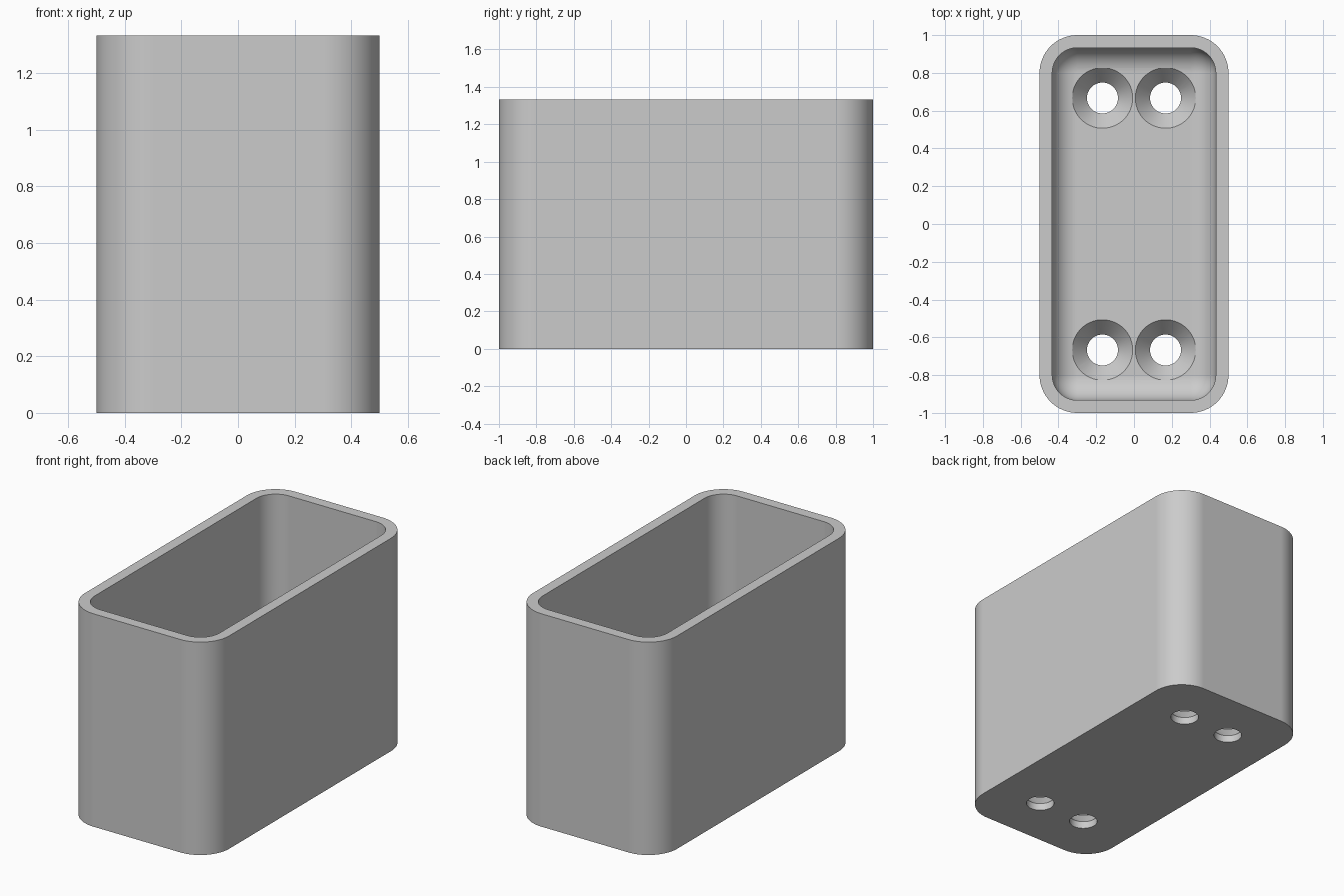
import bpy
import bmesh
from math import cos, sin, pi, radians

cube = bpy.data.objects.get("Cube")
if cube:
    bpy.data.objects.remove(cube, do_unlink=True)

WIDTH, LENGTH, HEIGHT = 1.0, 2.0, 1.333
WALL, FLOOR = 0.067, 0.133
CORNER = 0.2
FILLET = CORNER - WALL
SEGMENTS = 16

grey = bpy.data.materials.new("plain grey")
grey.use_nodes = True
grey.diffuse_color = (0.6, 0.6, 0.6, 1)
grey.node_tree.nodes["Principled BSDF"].inputs["Base Color"].default_value = (0.6, 0.6, 0.6, 1)


def rounded_rect(inset, z):
    """Loop of points round the box outline, moved inward by inset."""
    radius = max(CORNER - inset, 0)
    cx, cy = WIDTH / 2 - inset - radius, LENGTH / 2 - inset - radius
    points = []
    for quarter, (sx, sy) in enumerate([(1, 1), (-1, 1), (-1, -1), (1, -1)]):
        for i in range(SEGMENTS + 1):
            a = (quarter + i / SEGMENTS) * pi / 2
            points.append((sx * cx + radius * cos(a), sy * cy + radius * sin(a), z))
    return points


def circle(x, y, radius, z, count=64):
    return [(x + radius * cos(2 * pi * i / count), y + radius * sin(2 * pi * i / count), z)
            for i in range(count)]


def loft(name, loops):
    """Closed solid through a stack of loops, lowest first."""
    bm = bmesh.new()
    rings = [[bm.verts.new(p) for p in loop] for loop in loops]
    for low, high in zip(rings, rings[1:]):
        for i in range(len(low)):
            j = (i + 1) % len(low)
            bm.faces.new((low[i], low[j], high[j], high[i]))
    bm.faces.new(rings[0][::-1])
    bm.faces.new(rings[-1])
    bmesh.ops.remove_doubles(bm, verts=bm.verts, dist=0.0001)
    bmesh.ops.recalc_face_normals(bm, faces=bm.faces)
    mesh = bpy.data.meshes.new(name)
    bm.to_mesh(mesh)
    bm.free()
    mesh.materials.append(grey)
    obj = bpy.data.objects.new(name, mesh)
    bpy.context.collection.objects.link(obj)
    return obj


# Outer body
box = loft("open_box", [rounded_rect(0, 0), rounded_rect(0, HEIGHT)])

# Cavity with a rounded floor edge
loops = []
for i in range(SEGMENTS + 1):
    a = pi / 2 * i / SEGMENTS
    loops.append(rounded_rect(WALL + FILLET * (1 - sin(a)), FLOOR + FILLET * (1 - cos(a))))
loops.append(rounded_rect(WALL, HEIGHT + 0.1))
cutters = [loft("cavity_cutter", loops)]

# Four countersunk screw holes
for x in (-0.167, 0.167):
    for y in (-0.667, 0.667):
        profile = [(0.082, -0.1), (0.082, 0.045), (0.16, FLOOR), (0.16, 0.4)]
        cutters.append(loft("screw_hole_cutter", [circle(x, y, r, z) for r, z in profile]))

for cutter in cutters:
    cutter.hide_render = True
    cut = box.modifiers.new("cut", 'BOOLEAN')
    cut.operation = 'DIFFERENCE'
    cut.solver = 'EXACT'
    cut.object = cutter

# Bake the cuts, then drop the cutters
bpy.context.view_layer.update()
baked = bpy.data.meshes.new_from_object(box.evaluated_get(bpy.context.evaluated_depsgraph_get()))
box.modifiers.clear()
box.data = baked
for cutter in cutters:
    bpy.data.objects.remove(cutter, do_unlink=True)

# Smooth rounded surfaces, crisp rims
bpy.ops.object.select_all(action='DESELECT')
box.select_set(True)
bpy.context.view_layer.objects.active = box
bpy.ops.object.shade_smooth_by_angle(angle=radians(25))
weighted = box.modifiers.new("even_shading", 'WEIGHTED_NORMAL')
weighted.keep_sharp = True
